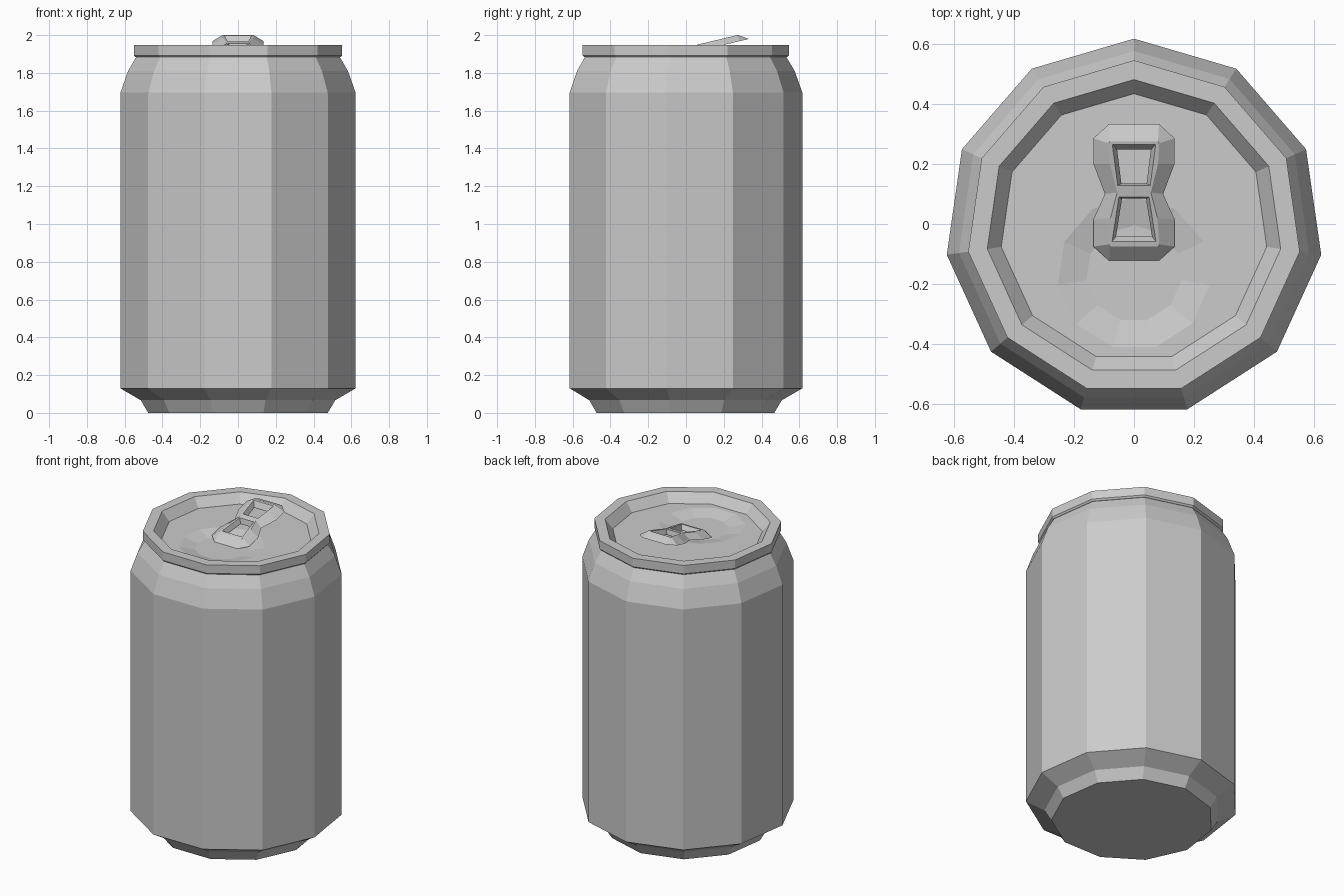
import bpy, bmesh, math

if "Cube" in bpy.data.objects:
    bpy.data.objects.remove(bpy.data.objects["Cube"])

SIDES = 11
CY = -0.0127   # centres the odd-sided body on its bounding box


def loft(name, rings):
    """Skin a list of equal-length vertex rings and cap both ends."""
    bm = bmesh.new()
    loops = [[bm.verts.new(p) for p in ring] for ring in rings]
    n = len(loops[0])
    for a, b in zip(loops, loops[1:]):
        for i in range(n):
            j = (i + 1) % n
            bm.faces.new((a[i], a[j], b[j], b[i]))
    bm.faces.new(loops[0])
    bm.faces.new(loops[-1])
    bmesh.ops.recalc_face_normals(bm, faces=bm.faces)
    me = bpy.data.meshes.new(name)
    bm.to_mesh(me)
    bm.free()
    ob = bpy.data.objects.new(name, me)
    bpy.context.collection.objects.link(ob)
    return ob


def ring(r, z, cy=CY):
    angles = [math.pi / 2 + 2 * math.pi * k / SIDES for k in range(SIDES)]
    return [(r * math.cos(a), cy + r * math.sin(a), z) for a in angles]


def tab_ring(half, z):
    """Mirror a half outline in x and tilt it up towards the back."""
    pts = half + [(-x, y) for x, y in reversed(half)]
    return [(x, y, z + 0.24 * y) for x, y in pts]


# Can: base, wall, shoulder, rim, lid and the sunken mouth panel in one skin
profile = [(0.48, 0), (0.52, 0.067), (0.629, 0.13), (0.629, 1.695),
           (0.588, 1.81), (0.545, 1.883), (0.55, 1.885), (0.557, 1.893),
           (0.557, 1.948), (0.493, 1.948), (0.446, 1.89)]
mouth = [(0.255, 1.89, -0.165), (0.16, 1.868, -0.165)]
loft("can_body", [ring(*p) for p in profile] + [ring(*p) for p in mouth])

# Pull tab: waisted plate with chamfered upper edge
outer = [(0.083, 0.333), (0.135, 0.285), (0.135, 0.2), (0.097, 0.1),
         (0.135, 0.015), (0.135, -0.075), (0.083, -0.122)]
ridge = [(0.08, 0.275), (0.084, 0.268), (0.08, 0.2), (0.056, 0.105),
         (0.078, 0.02), (0.084, -0.068), (0.08, -0.075)]
tab = loft("pull_tab", [tab_ring(outer, 1.9), tab_ring(ridge, 1.935)])

# Two tapered openings cut through the tab
openings = {
    "finger_hole": ([(0.075, 0.267), (0.056, 0.127)], [(0.056, 0.247), (0.042, 0.135)]),
    "rivet_hole": ([(0.052, 0.09), (0.075, -0.061)], [(0.04, 0.084), (0.06, -0.042)]),
}
for name, (top, low) in openings.items():
    cutter = loft(name + "_cutter", [tab_ring(low, 1.88), tab_ring(low, 1.905), tab_ring(top, 1.94)])
    cutter.hide_render = True
    cutter.hide_set(True)
    mod = tab.modifiers.new(name, 'BOOLEAN')
    mod.operation = 'DIFFERENCE'
    mod.solver = 'EXACT'
    mod.object = cutter
